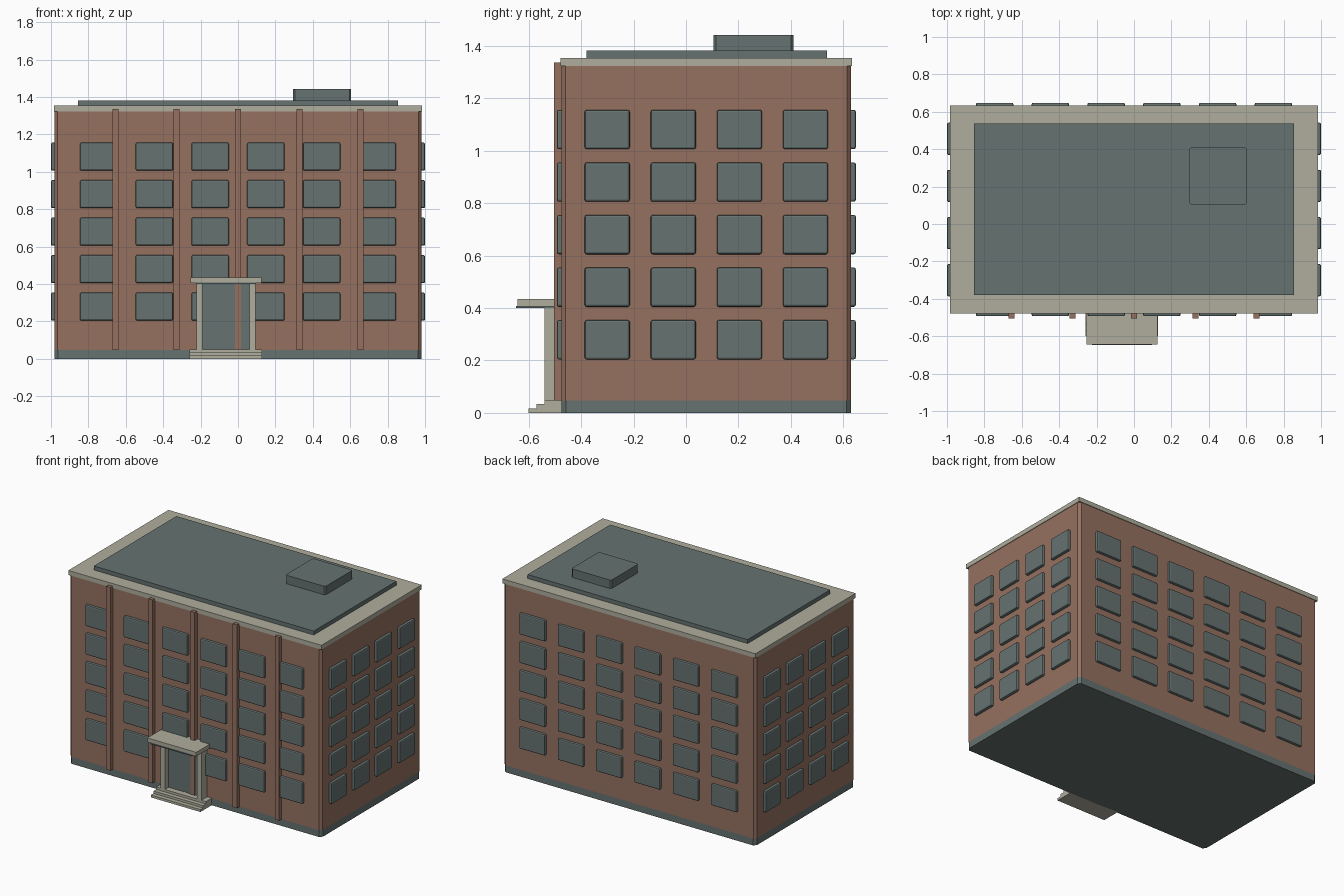
import bpy
import bmesh
from mathutils import Matrix, Vector

cube = bpy.data.objects.get("Cube")
if cube:
    bpy.data.objects.remove(cube, do_unlink=True)


def make_material(name, rgb):
    mat = bpy.data.materials.new(name)
    mat.use_nodes = True
    color = (*rgb, 1.0)
    mat.diffuse_color = color
    mat.node_tree.nodes["Principled BSDF"].inputs["Base Color"].default_value = color
    return mat


brick = make_material("brick", (0.30, 0.165, 0.115))
slate = make_material("slate", (0.13, 0.17, 0.165))
stone = make_material("pale stone", (0.43, 0.42, 0.34))


def boxes(name, mat, ranges, corner=0.0, bevel=0.0):
    """One object from (x0, x1, y0, y1, z0, z1) boxes; corner chamfers upright edges only."""
    bm = bmesh.new()
    for x0, x1, y0, y1, z0, z1 in ranges:
        center = Vector((x0 + x1, y0 + y1, z0 + z1)) / 2
        size = Matrix.Diagonal((x1 - x0, y1 - y0, z1 - z0, 1))
        bmesh.ops.create_cube(bm, size=1, matrix=Matrix.Translation(center) @ size)
    if corner:
        upright = [e for e in bm.edges
                   if abs(e.verts[0].co.z - e.verts[1].co.z) > 1e-4]
        bmesh.ops.bevel(bm, geom=upright, offset=corner, segments=1,
                        affect='EDGES', profile=0.5)
    mesh = bpy.data.meshes.new(name)
    bm.to_mesh(mesh)
    bm.free()
    mesh.materials.append(mat)
    obj = bpy.data.objects.new(name, mesh)
    bpy.context.collection.objects.link(obj)
    if bevel:
        mod = obj.modifiers.new("soft_edges", 'BEVEL')
        mod.width = bevel
        mod.segments = 2
    return obj


# Main block
WX = 0.98
FRONT, BACK = -0.475, 0.63
MID = (FRONT + BACK) / 2
boxes("plinth", slate, [(-WX, WX, FRONT, BACK, 0, 0.048)], corner=0.018)
boxes("brick_walls", brick, [(-WX, WX, FRONT, BACK, 0.048, 1.325)], corner=0.016)

# Roof
LIP = 0.004
boxes("cornice", stone, [(-WX - LIP, WX + LIP, FRONT - LIP, BACK + LIP, 1.323, 1.354)])
boxes("roof_deck", slate, [(-0.855, 0.855, -0.38, 0.537, 1.35, 1.382)])
boxes("roof_housing", slate, [(0.295, 0.605, 0.105, 0.41, 1.38, 1.442)], corner=0.01)

# Windows
OUT, IN = 0.018, 0.012
rows = [0.279 + 0.2005 * i for i in range(5)]
long_centers = [0.298 * (i - 2.5) for i in range(6)]
short_centers = [MID + 0.252 * (i - 1.5) for i in range(4)]
HALF_H, HALF_LONG, HALF_SHORT = 0.075, 0.1, 0.086


def long_wall(y0, y1):
    return [(x - HALF_LONG, x + HALF_LONG, y0, y1, z - HALF_H, z + HALF_H)
            for x in long_centers for z in rows]


def short_wall(x0, x1):
    return [(x0, x1, y - HALF_SHORT, y + HALF_SHORT, z - HALF_H, z + HALF_H)
            for y in short_centers for z in rows]


boxes("front_windows", slate, long_wall(FRONT - OUT, FRONT + IN), bevel=0.008)
boxes("back_windows", slate, long_wall(BACK - IN, BACK + OUT), bevel=0.008)
boxes("left_windows", slate, short_wall(WX - IN, WX + 0.02), bevel=0.008)
boxes("right_windows", slate, short_wall(-WX - 0.02, -WX + IN), bevel=0.008)

# Brick pilasters on the front
boxes("front_pilasters", brick,
      [(x - 0.016, x + 0.016, -0.504, FRONT + IN, 0.048, 1.336)
       for x in [0.328 * i for i in range(-2, 3)]])

# Entrance porch, set off centre
PX = -0.065
boxes("entrance_steps", stone,
      [(PX - 0.193, PX + 0.193, -0.6 + 0.03 * i, FRONT + IN, 0.0167 * i, 0.0167 * (i + 1))
       for i in range(3)])
boxes("porch_columns", stone,
      [(PX + s * 0.142 - 0.016, PX + s * 0.142 + 0.016, -0.54, FRONT + IN, 0.05, 0.402)
       for s in (-1, 1)])
boxes("porch_canopy", stone, [(PX - 0.19, PX + 0.19, -0.643, FRONT + IN, 0.406, 0.435)])
boxes("canopy_soffit", slate, [(PX - 0.16, PX + 0.16, -0.648, FRONT + IN, 0.401, 0.407)])
boxes("entrance_doors", slate,
      [(PX + s * 0.067 - 0.06, PX + s * 0.067 + 0.06, FRONT - 0.024, FRONT + IN, 0.05, 0.402)
       for s in (-1, 1)])
boxes("door_post", slate, [(PX - 0.008, PX + 0.008, FRONT - 0.019, FRONT + IN, 0.05, 0.402)])
